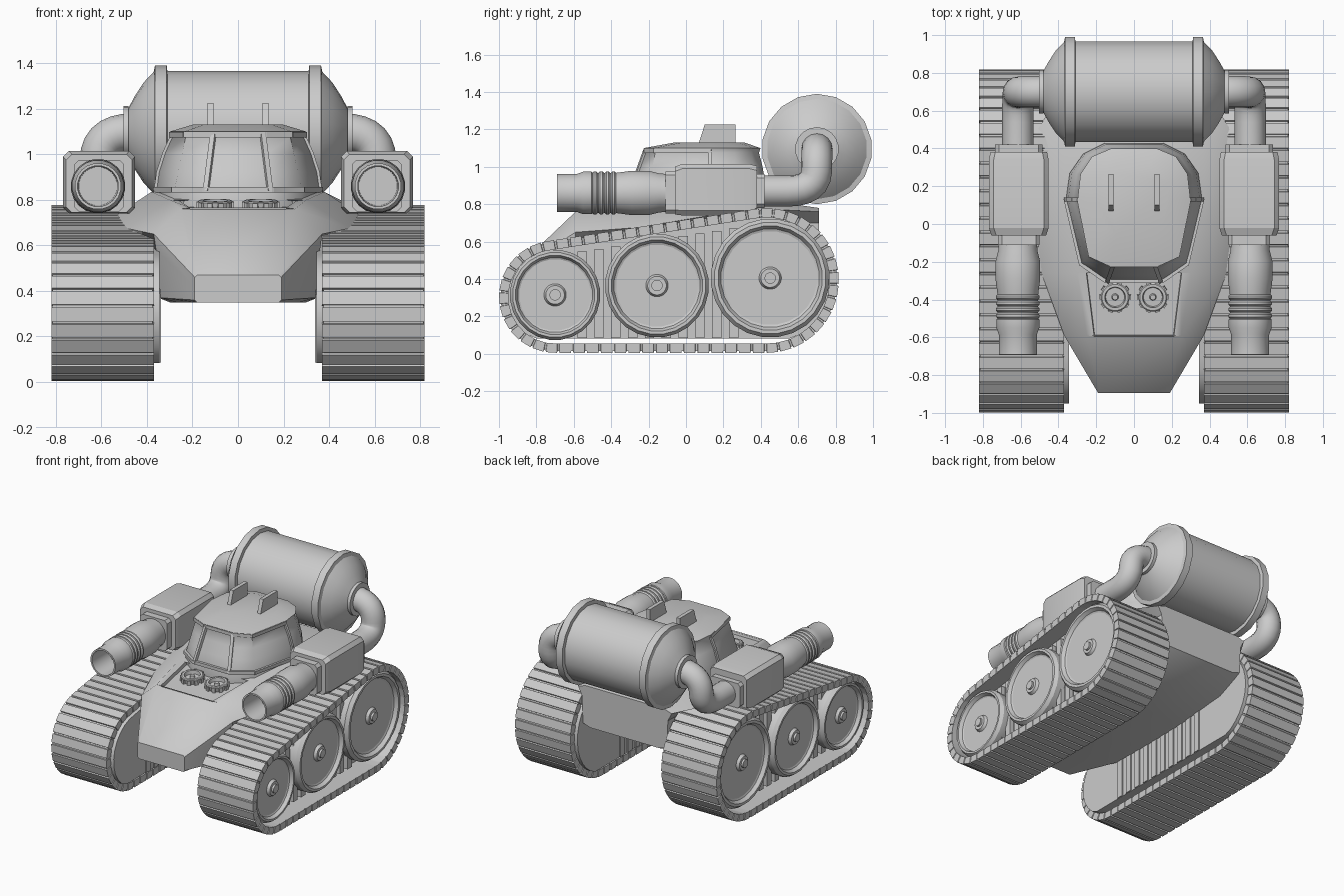
import bpy, bmesh, math
from mathutils import Vector, Matrix

cube = bpy.data.objects.get("Cube")
if cube:
    bpy.data.objects.remove(cube, do_unlink=True)

grey = bpy.data.materials.new("plain_grey")
grey.use_nodes = True
COLOUR = (0.6, 0.6, 0.6, 1)
grey.diffuse_color = COLOUR
grey.node_tree.nodes["Principled BSDF"].inputs["Base Color"].default_value = COLOUR


def finish(name, bm, angle=30):
    bmesh.ops.remove_doubles(bm, verts=bm.verts, dist=0.0005)
    bmesh.ops.recalc_face_normals(bm, faces=bm.faces)
    mesh = bpy.data.meshes.new(name)
    bm.to_mesh(mesh)
    bm.free()
    mesh.materials.append(grey)
    ob = bpy.data.objects.new(name, mesh)
    bpy.context.collection.objects.link(ob)
    bpy.ops.object.select_all(action='DESELECT')
    ob.select_set(True)
    bpy.context.view_layer.objects.active = ob
    bpy.ops.object.shade_smooth_by_angle(angle=math.radians(angle))


def loft_bm(rings, loop=False):
    bm = bmesh.new()
    rows = [[bm.verts.new(p) for p in ring] for ring in rings]
    n = len(rows[0])
    pairs = list(zip(rows, rows[1:])) + ([(rows[-1], rows[0])] if loop else [])
    for a, b in pairs:
        for i in range(n):
            j = (i + 1) % n
            bm.faces.new((a[i], a[j], b[j], b[i]))
    if not loop:
        bm.faces.new(rows[0])
        bm.faces.new(rows[-1])
    return bm


def loft(name, rings, loop=False, angle=30):
    finish(name, loft_bm(rings, loop), angle)


def pair(name, rings, loop=False, angle=30):
    """The same loft on the left (+x) and the right (-x)."""
    for side, s in (("left", 1), ("right", -1)):
        loft(f"{side}_{name}", [[(s * p[0], p[1], p[2]) for p in r] for r in rings], loop, angle)


def lathe(profile, centre, axis, sides=20):
    """Rings for (distance along axis, radius) points."""
    rings = []
    for d, r in profile:
        ring = []
        for k in range(sides):
            a = math.tau * (k + 0.5) / sides
            u, v = max(r, 0.0008) * math.cos(a), max(r, 0.0008) * math.sin(a)
            off = (d, u, v) if axis == "x" else ((u, d, v) if axis == "y" else (u, v, d))
            ring.append(Vector(centre) + Vector(off))
        rings.append(ring)
    return rings


def box(x0, x1, y0, y1, z0, z1):
    return [[(x, y0, z0), (x, y1, z0), (x, y1, z1), (x, y0, z1)] for x in (x0, x1)]


# Track path: the outline around a small front and a large rear circle
FRONT, REAR = Vector((-0.70, 0.305)), Vector((0.43, 0.392))
RF, RR = 0.30, 0.387
span = REAR - FRONT
tilt = math.atan2(span.y, span.x)
swing = math.acos((RF - RR) / span.length)
flat = math.sqrt(span.length ** 2 - (RR - RF) ** 2)
rear_arc, front_arc = RR * 2 * swing, RF * (math.tau - 2 * swing)
LENGTH = rear_arc + front_arc + 2 * flat


def track_point(s, offset):
    def straight(a, t):
        n = Vector((math.cos(a), math.sin(a)))
        return (REAR + n * (RR + offset)).lerp(FRONT + n * (RF + offset), t)

    def arc(a, c, r):
        return c + Vector((math.cos(a), math.sin(a))) * (r + offset)

    if s < rear_arc:
        return arc(tilt - swing + s / RR, REAR, RR)
    s -= rear_arc
    if s < flat:
        return straight(tilt + swing, s / flat)
    s -= flat
    if s < front_arc:
        return arc(tilt + swing + s / RF, FRONT, RF)
    return straight(tilt - swing, 1 - (s - front_arc) / flat)


# Treaded track belts
PADS = 60
belt = []
for i in range(PADS):
    for t, high in ((0.0, 0), (0.03, 1), (0.84, 1), (0.87, 0)):
        s = LENGTH * (i + t) / PADS
        o, q = track_point(s, 0 if high else -0.009), track_point(s, -0.05)
        xi, xo = (0.37, 0.82) if high else (0.375, 0.815)
        belt.append([(xi, *o), (xo, *o), (xo, *q), (xi, *q)])
pair("track_belt", belt, True, 15)

# Track housings, flat on the inner side, with upright ribs on both sides
loop = [track_point(LENGTH * i / 60, -0.048) for i in range(60)]
pair("track_housing", [[(x, p.x, max(p.y, 0.083)) for p in loop] for x in (0.345, 0.70)])
for i in range(10):
    y = -0.58 + i * 0.09
    pair(f"track_rib_{i + 1}", box(0.338, 0.73, y, y + 0.05, 0.085, 0.53 + (y + 0.7) * 0.15))

# Road wheels: rim, recessed disc and hub
for name, y, z, r in (("front", -0.70, 0.315, 0.242), ("middle", -0.155, 0.365, 0.278), ("rear", 0.45, 0.405, 0.318)):
    prof = [(0.66, 0), (0.66, 0.93 * r), (0.71, r), (0.77, r), (0.795, 0.94 * r), (0.795, 0.88 * r),
            (0.77, 0.83 * r), (0.765, 0.79 * r), (0.765, 0.06), (0.785, 0.05), (0.785, 0.03), (0.80, 0.03), (0.80, 0)]
    pair(f"{name}_wheel", lathe(prof, (0, y, z), "x", 24), angle=20)

# Hull: half sections mirrored to full rings, from nose to tail
SECTIONS = [
    (-0.895, (0.18, 0.47), (0.19, 0.46), (0.19, 0.42), (0.19, 0.36), (0.18, 0.35)),
    (-0.59, (0.25, 0.76), (0.37, 0.65), (0.36, 0.58), (0.34, 0.37), (0.27, 0.35)),
    (-0.26, (0.30, 0.80), (0.49, 0.675), (0.36, 0.62), (0.35, 0.37), (0.30, 0.35)),
    (0.10, (0.38, 0.835), (0.53, 0.735), (0.36, 0.68), (0.36, 0.38), (0.30, 0.36)),
    (0.50, (0.36, 0.81), (0.51, 0.77), (0.36, 0.70), (0.36, 0.42), (0.30, 0.39)),
    (0.71, (0.32, 0.78), (0.38, 0.76), (0.35, 0.70), (0.34, 0.50), (0.28, 0.48)),
]
rings = [[(x, y, z) for x, z in h] + [(-x, y, z) for x, z in reversed(h)] for y, *h in SECTIONS]
bm = loft_bm(rings)
bmesh.ops.recalc_face_normals(bm, faces=bm.faces)
panel = [f for f in bm.faces if f.normal.z > 0.8 and abs(f.calc_center_median().x) < 0.01
         and -0.58 < f.calc_center_median().y < -0.3]
bmesh.ops.inset_region(bm, faces=panel, thickness=0.06)
for v in {v for f in panel for v in f.verts}:
    v.co.y += 0.06 if v.co.y > -0.4 else -0.05
bmesh.ops.inset_region(bm, faces=panel, thickness=0.004, depth=-0.025)
finish("hull", bm, 38)

# Deck fans: toothed ring, dish and hub
for side, s in (("left", 1), ("right", -1)):
    fan = lathe([(0, 0.07), (0.035, 0.076), (0.04, 0.07), (0.04, 0.055), (0.015, 0.05), (0.015, 0.018),
                 (0.035, 0.014), (0.035, 0)], (0, 0, 0), "z", 24)
    tip = Matrix.Translation((s * 0.10, -0.385, 0.758)) @ Matrix.Rotation(0.1, 4, "X")
    loft(f"{side}_deck_fan", [[tip @ p for p in r] for r in fan])
    for k in range(10):
        turn = tip @ Matrix.Rotation(math.tau * k / 10, 4, "Z")
        tooth = box(0.068, 0.083, -0.012, 0.012, 0, 0.034)
        loft(f"{side}_fan_tooth_{k + 1}", [[turn @ Vector(p) for p in r] for r in tooth])

# Cabin: flat window walls in front, a rounded back and a low roof
OUTLINE = ((0.15, -0.30), (0.28, -0.21), (0.36, 0.13), (0.34, 0.27), (0.27, 0.37), (0.15, 0.43))
TOP = ((0.12, -0.215), (0.23, -0.165), (0.29, 0.13), (0.275, 0.26), (0.215, 0.35), (0.12, 0.39))
ROOF = ((0.09, -0.06), (0.15, -0.02), (0.20, 0.13), (0.19, 0.22), (0.15, 0.28), (0.08, 0.31))


def ring(half, z, grow=0.0):
    pts = [(x * (1 + grow), 0.1 + (y - 0.1) * (1 + grow), z) for x, y in half]
    return pts + [(-x, y, z) for x, y, z in reversed(pts)]


def wall(t):
    """Outline part way up: straight for the windows, bulging at the back."""
    return [Vector(a).lerp(Vector(b), t if a[1] < 0 else t ** 1.7) for a, b in zip(OUTLINE, TOP)]


STEPS = (0, 0.35, 0.7, 1)


def height(t):
    return 0.84 + 0.235 * t


loft("cabin", [ring(OUTLINE, 0.76)] + [ring(wall(t), height(t)) for t in STEPS]
     + [ring(TOP, 1.10, 0.03), ring(ROOF, 1.13)], angle=48)


# Window sill, brow and pillars on the front of the cabin
def bar(name, a, b, w):
    d = Vector(b) - Vector(a)
    m = Matrix.Translation(a) @ d.to_track_quat("Z", "Y").to_matrix().to_4x4()
    loft(name, [[m @ Vector(p) for p in r] for r in box(-w, w, -w, w, -w * 0.5, d.length + w * 0.5)])


for label, h, z in (("sill", OUTLINE, 0.845), ("brow", TOP, 1.085)):
    pts = [(x, y, z) for x, y in h[:3]]
    chain = [(-x, y, z) for x, y, z in reversed(pts)] + pts
    for i, (a, b) in enumerate(zip(chain, chain[1:])):
        bar(f"window_{label}_{i + 1}", a, b, 0.012)
for side, s in (("left", 1), ("right", -1)):
    bar(f"{side}_window_pillar", (s * 0.14, -0.302, 0.845), (s * 0.11, -0.218, 1.08), 0.011)
    post = [(s * wall(t)[2].x, 0.13, height(t)) for t in STEPS]
    for i, (a, b) in enumerate(zip(post, post[1:])):
        bar(f"{side}_rear_pillar_{i + 1}", a, b, 0.01)

# Roof fins
pair("roof_fin", [[(x, 0.06, 1.10), (x, 0.265, 1.10), (x, 0.265, 1.225), (x, 0.10, 1.225)] for x in (0.108, 0.135)])


# Gun housings: chamfered boxes lofted along y
def chamfer(y, w, z0, z1, c):
    x0, x1 = 0.61 - w, 0.61 + w
    return [(x0, y, z0 + c), (x0, y, z1 - c), (x0 + c, y, z1), (x1 - c, y, z1),
            (x1, y, z1 - c), (x1, y, z0 + c), (x1 - c, y, z0), (x0 + c, y, z0)]


pair("gun_housing", [chamfer(-0.11, 0.11, 0.75, 0.975, 0.02), chamfer(-0.06, 0.11, 0.75, 0.975, 0.02),
                     chamfer(-0.06, 0.145, 0.745, 1.0, 0.025), chamfer(-0.02, 0.158, 0.74, 1.015, 0.025),
                     chamfer(0.34, 0.158, 0.74, 1.015, 0.025), chamfer(0.38, 0.15, 0.755, 1.005, 0.025),
                     chamfer(0.38, 0.125, 0.78, 0.96, 0.02), chamfer(0.42, 0.125, 0.78, 0.96, 0.02)], angle=20)

# Gun barrels: hollow muzzle, ribbed middle, swollen breech
barrel = [(-0.50, 0), (-0.50, 0.085), (-0.69, 0.09), (-0.69, 0.102), (-0.585, 0.102), (-0.55, 0.115), (-0.505, 0.115)]
for i in range(4):
    y = -0.50 + i * 0.033
    barrel += [(y, 0.109), (y + 0.008, 0.117), (y + 0.02, 0.117), (y + 0.028, 0.109)]
barrel += [(-0.35, 0.112), (-0.29, 0.12), (-0.20, 0.12), (-0.14, 0.105), (-0.05, 0.10), (-0.05, 0)]
pair("gun_barrel", lathe(barrel, (0.615, 0, 0.86), "y", 20))

# Rear tank with hoops, domed ends and end flanges
half = [(0.31, 0.27), (0.313, 0.295), (0.365, 0.295), (0.37, 0.268), (0.415, 0.22), (0.455, 0.158), (0.48, 0.11),
        (0.48, 0.117), (0.503, 0.117), (0.503, 0)]
loft("rear_tank", lathe([(-d, r) for d, r in reversed(half)] + half, (0, 0.70, 1.095), "x", 18), angle=32)

# Feed pipes from tank to gun housings: a circle swept along a bent path
ctrl = [Vector(p) for p in ((0.47, 0.70, 1.095), (0.50, 0.70, 1.095), (0.61, 0.70, 1.08), (0.615, 0.695, 0.87),
                            (0.615, 0.54, 0.87), (0.615, 0.40, 0.87))]


def blend(a, b, c, t):
    return a.lerp(b, t).lerp(b.lerp(c, t), t)


knee = (ctrl[2] + ctrl[3]) / 2
path = [ctrl[0]] + [blend(ctrl[1], ctrl[2], knee, i / 6) for i in range(7)]
path += [blend(knee, ctrl[3], ctrl[4], i / 6) for i in range(1, 7)] + [ctrl[5]]
sweep, normal = [], Vector((0, 1, 0))
for i, p in enumerate(path):
    d = (path[min(i + 1, len(path) - 1)] - path[max(i - 1, 0)]).normalized()
    normal = (normal - d * normal.dot(d)).normalized()
    other = d.cross(normal)
    sweep.append([p + 0.083 * (normal * math.cos(math.tau * k / 16) + other * math.sin(math.tau * k / 16))
                  for k in range(16)])
pair("feed_pipe", sweep, angle=40)
